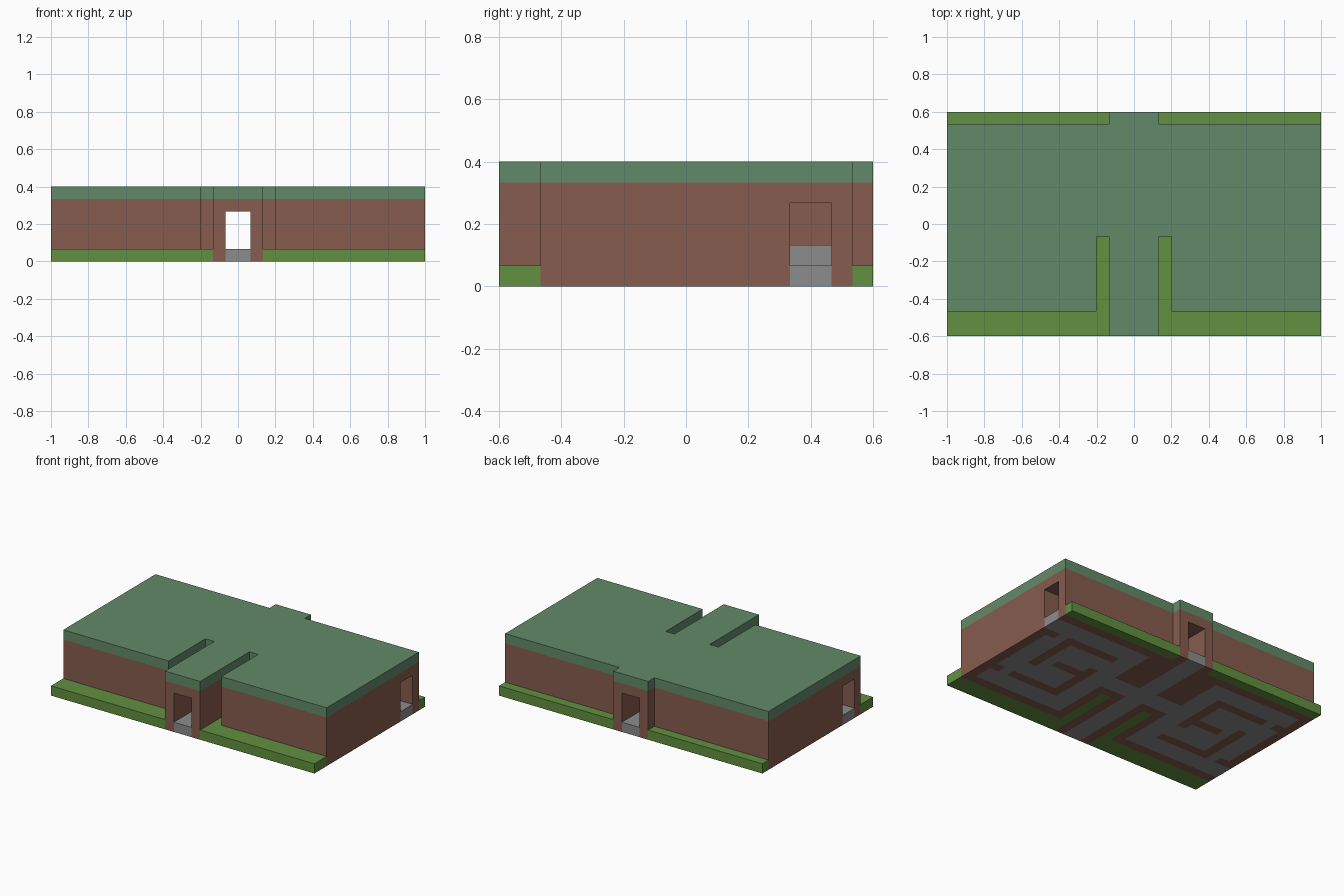
import bpy
import bmesh

if "Cube" in bpy.data.objects:
    bpy.data.objects.remove(bpy.data.objects["Cube"], do_unlink=True)

UNIT = 1 / 15  # one block of the building grid


def material(name, rgb):
    mat = bpy.data.materials.new(name)
    mat.use_nodes = True
    colour = (*rgb, 1)
    mat.diffuse_color = colour
    mat.node_tree.nodes["Principled BSDF"].inputs["Base Color"].default_value = colour
    return mat


grass = material("grass green", (0.122, 0.278, 0.05))
moss = material("roof green", (0.124, 0.254, 0.14))
clay = material("clay brown", (0.24, 0.107, 0.077))
stone = material("stone grey", (0.262, 0.262, 0.262))


def block(x0, y0, x1, y1):
    """Grid cells covered by a rectangle."""
    return {(x, y) for x in range(x0, x1) for y in range(y0, y1)}


def turned(cells):
    """The same cells turned half a circle about the building centre."""
    return {(-1 - x, -y) for x, y in cells}


def slab(name, cells, bottom, top, mat):
    """Extrude a set of grid cells into one clean flat-sided part."""
    bm = bmesh.new()
    for x, y in sorted(cells):
        corners = ((x, y), (x, y + 1), (x + 1, y + 1), (x + 1, y))
        bm.faces.new([bm.verts.new((a * UNIT, b * UNIT, bottom * UNIT)) for a, b in corners])
    bmesh.ops.remove_doubles(bm, verts=bm.verts, dist=UNIT / 10)
    raised = bmesh.ops.extrude_face_region(bm, geom=bm.faces[:], use_keep_orig=True)
    for item in raised["geom"]:
        if isinstance(item, bmesh.types.BMVert):
            item.co.z = top * UNIT
    bmesh.ops.recalc_face_normals(bm, faces=bm.faces)
    bmesh.ops.dissolve_limit(bm, angle_limit=0.01, verts=bm.verts, edges=bm.edges)
    mesh = bpy.data.meshes.new(name)
    bm.to_mesh(mesh)
    bm.free()
    mesh.materials.append(mat)
    obj = bpy.data.objects.new(name, mesh)
    bpy.context.collection.objects.link(obj)
    return obj


# Building outline: main block, projecting porches, two open slots in front
site = block(-15, -9, 15, 9)
footprint = block(-15, -7, 15, 8) | block(-2, -9, 2, 9)
footprint -= block(2, -9, 3, -1) | block(-3, -9, -2, -1)

# One wing: ring of corridors around a folded inner passage
wing = block(4, -6, 14, 7) | block(14, 5, 15, 7)
inner_walls = block(6, -4, 12, 5) - block(7, -3, 11, 4)
inner_walls |= block(7, 0, 10, 1)
inner_walls -= block(11, -3, 12, -1) | block(6, 2, 7, 4)
stubs = block(13, 4, 14, 5) | block(13, -4, 14, -3)
wing -= inner_walls | stubs

# Central hall with a crossing into both wings
hall = block(-1, -9, 1, 9) | block(-4, 0, 4, 2)
corridors = wing | turned(wing) | hall

# Raised stretch of floor behind each side door
step = block(4, 5, 12, 7)
steps = step | turned(step)

slab("lawn", site - footprint, 0, 1, grass)
slab("corridor_floor", corridors, 0, 1, stone)
slab("raised_floor", steps, 1, 2, stone)
slab("walls", footprint - corridors, 0, 4, clay)
slab("ceiling", footprint, 4, 5, clay)
slab("roof", footprint, 5, 6, moss)
